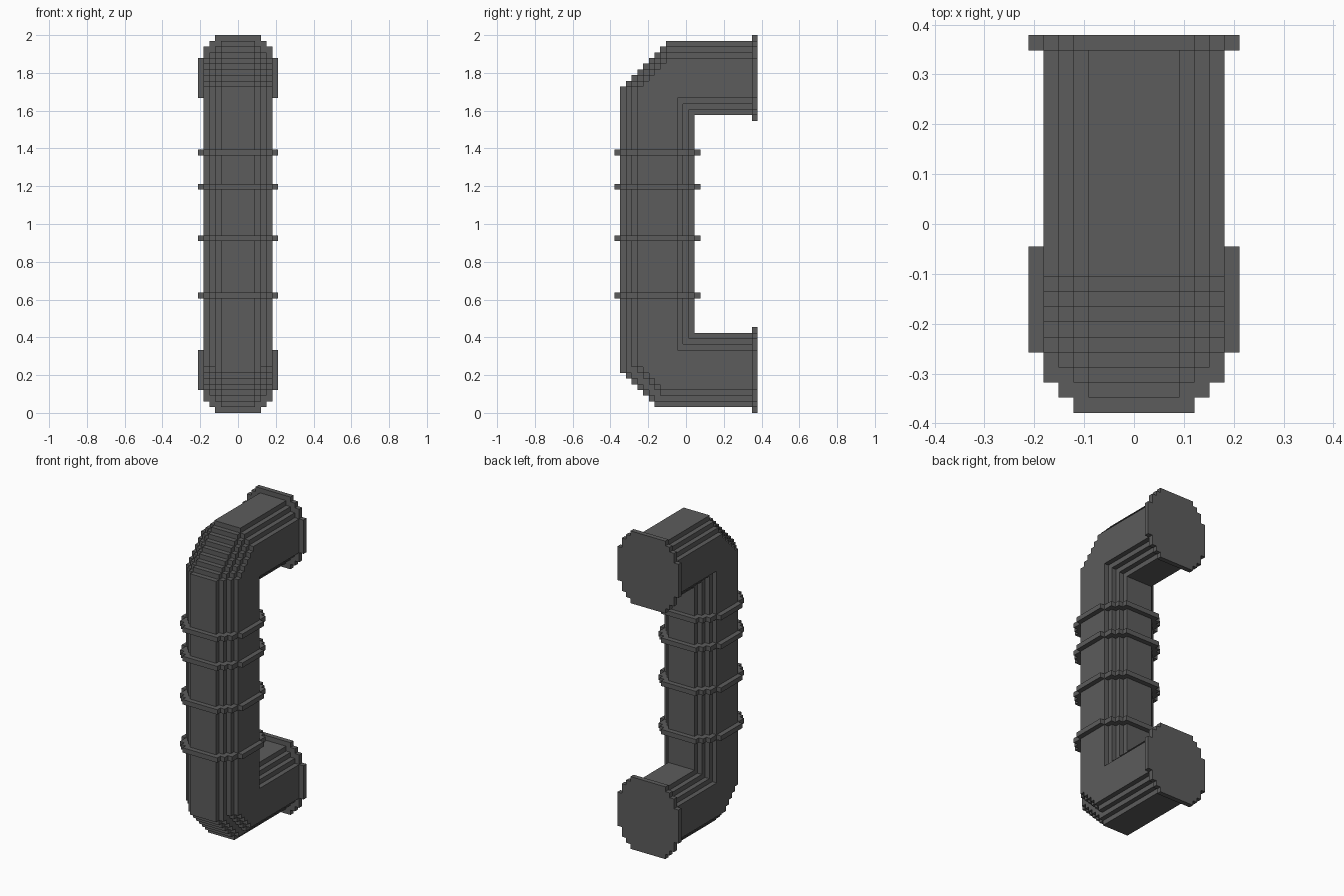
import bpy, bmesh
from mathutils import Vector

if "Cube" in bpy.data.objects:
    bpy.data.objects.remove(bpy.data.objects["Cube"])

U = 2 / 66            # size of one stair step
DEPTH = 25            # total depth in steps

metal = bpy.data.materials.new("dark_grey")
metal.diffuse_color = (0.107, 0.107, 0.107, 1)
metal.use_nodes = True
metal.node_tree.nodes["Principled BSDF"].inputs["Base Color"].default_value = metal.diffuse_color


def to_world(x, j, k):
    return Vector((x * U, (j - DEPTH / 2) * U, k * U))


def add_prism(bm, points, offset):
    """Extrude a closed outline along the offset vector."""
    face = bm.faces.new([bm.verts.new(p) for p in points])
    res = bmesh.ops.extrude_face_region(bm, geom=[face], use_keep_orig=True)
    verts = [v for v in res["geom"] if isinstance(v, bmesh.types.BMVert)]
    bmesh.ops.translate(bm, verts=verts, vec=offset)


def finish(bm, name):
    bmesh.ops.recalc_face_normals(bm, faces=bm.faces)
    mesh = bpy.data.meshes.new(name)
    bm.to_mesh(mesh)
    bm.free()
    mesh.materials.append(metal)
    bpy.context.collection.objects.link(bpy.data.objects.new(name, mesh))


def stairs(j, k, n, dk):
    """Staircase corners starting at (j, k), n steps, rising by dk."""
    pts = [(j, k)]
    for _ in range(n):
        pts += [(j + 1, k), (j + 1, k + dk)]
        j, k = j + 1, k + dk
    return pts


# Pipe: nested C shapes, each one step wider and one step further in
bm = bmesh.new()
low_steps = (6, 5, 5, 4)
for i in range(4):
    half, n = 3 + i, low_steps[i]
    top = stairs(1 + i, 57, 8 - i, 1)
    bottom = stairs(1 + i, 1 + i + n, n, -1)[::-1]
    outline = bottom + top + [
        (24, 65 - i), (24, 52 + i), (14 - i, 52 + i),
        (14 - i, 14 - i), (24, 14 - i), (24, 1 + i)]
    add_prism(bm, [to_world(-half, j, k) for j, k in outline],
              Vector((2 * half * U, 0, 0)))
finish(bm, "bent_pipe")

# Stepped round outline shared by the bands and end flanges
quarter = [(4, 7.5), (4, 6.5), (5, 6.5), (5, 5.5), (6, 5.5), (6, 3.5), (7, 3.5)]
right = quarter + [(a, -b) for a, b in reversed(quarter)]
disc = right + [(-a, b) for a, b in reversed(right)]

# Bands around the upright
for n, k in enumerate((20, 30, 39, 45)):
    bm = bmesh.new()
    add_prism(bm, [to_world(a, 7.5 + b, k) for a, b in disc], Vector((0, 0, U)))
    finish(bm, f"band_{n + 1}")

# End flanges at the back
for name, centre in (("lower_flange", 7.5), ("upper_flange", 58.5)):
    bm = bmesh.new()
    add_prism(bm, [to_world(a, 24, centre + b) for a, b in disc], Vector((0, U, 0)))
    finish(bm, name)
